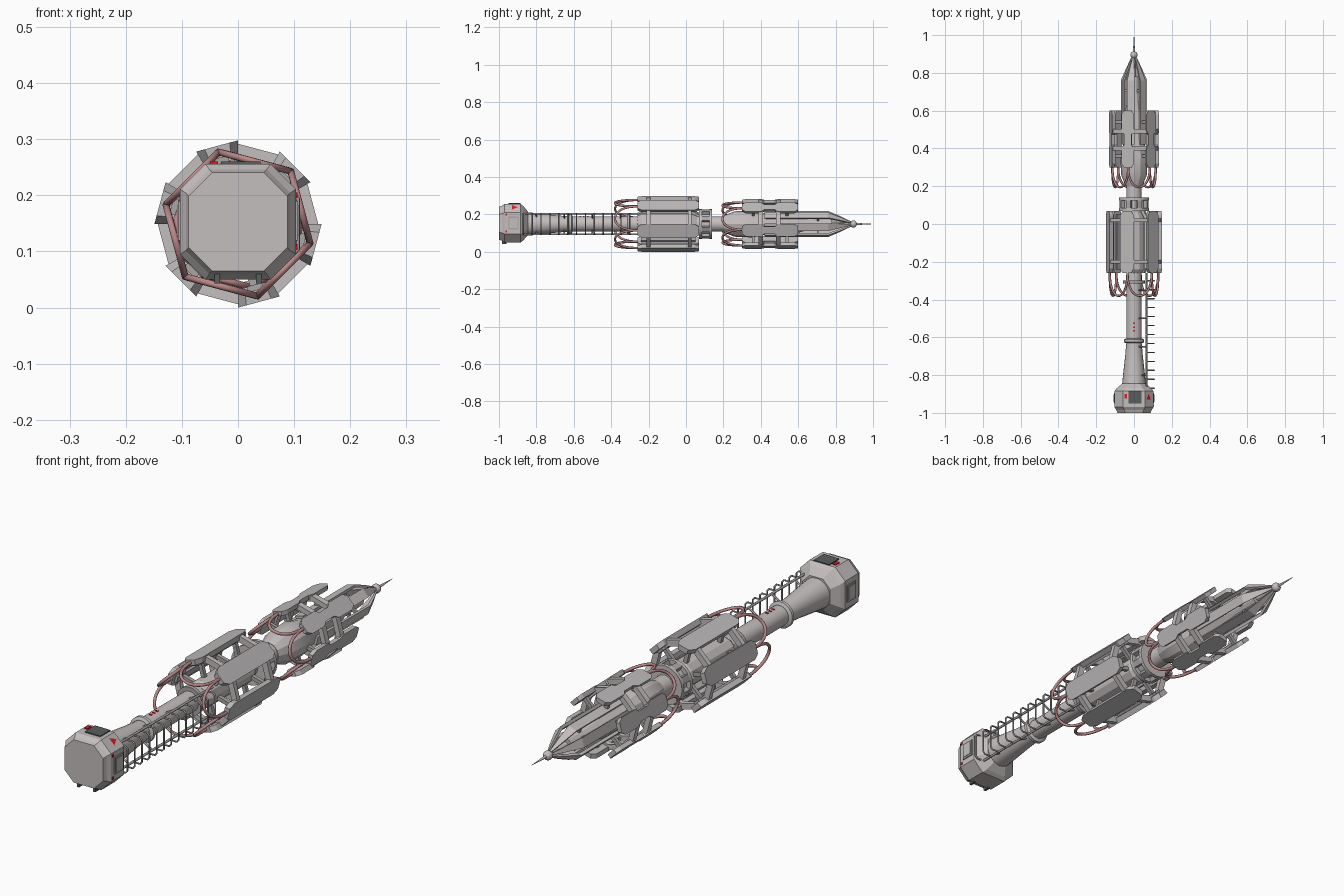
import bpy, bmesh, math
from mathutils import Vector

if "Cube" in bpy.data.objects:
    bpy.data.objects.remove(bpy.data.objects["Cube"])

CZ = 0.149          # height of the long axis
R1, R2 = 0.149, 0.133   # outer radii of the two panel groups
STARTS = [30 + 60 * k for k in range(6)]   # first angle of each panel


def mat(name, col):
    m = bpy.data.materials.new(name)
    m.diffuse_color = (*col, 1)
    m.use_nodes = True
    m.node_tree.nodes["Principled BSDF"].inputs["Base Color"].default_value = m.diffuse_color
    return m


HULL = mat("hull_grey", (0.56, 0.52, 0.52))
PLATE = mat("panel_grey", (0.50, 0.48, 0.48))
FRAME = mat("frame_grey", (0.40, 0.38, 0.38))
HOSE = mat("hose_red", (0.50, 0.25, 0.25))
DARK = mat("dark_screen", (0.10, 0.11, 0.11))
RED = mat("signal_red", (0.75, 0.01, 0.02))


def P(r, deg, y):
    a = math.radians(deg)
    return Vector((r * math.cos(a), y, CZ + r * math.sin(a)))


def make(name, verts, faces, m, smooth=False):
    me = bpy.data.meshes.new(name)
    me.from_pydata([tuple(v) for v in verts], [], faces)
    bm = bmesh.new()
    bm.from_mesh(me)
    bmesh.ops.recalc_face_normals(bm, faces=bm.faces)
    bm.to_mesh(me)
    bm.free()
    me.materials.append(m)
    ob = bpy.data.objects.new(name, me)
    bpy.context.collection.objects.link(ob)
    if smooth:
        bpy.ops.object.select_all(action='DESELECT')
        ob.select_set(True)
        bpy.context.view_layer.objects.active = ob
        bpy.ops.object.shade_smooth_by_angle(angle=0.4)
    return ob


def loft(name, rings, m, closed=False, smooth=False):
    """Skin a list of equal-sized point rings; cap the ends or close the loop."""
    n, k = len(rings[0]), len(rings)
    verts = [p for r in rings for p in r]
    faces = []
    for i in range(k if closed else k - 1):
        a, b = i * n, ((i + 1) % k) * n
        faces += [(a + j, a + (j + 1) % n, b + (j + 1) % n, b + j) for j in range(n)]
    if not closed:
        faces += [tuple(range(n)), tuple(range((k - 1) * n, k * n))]
    return make(name, verts, faces, m, smooth)


def lathe(name, prof, m, n=24, closed=False, smooth=True):
    return loft(name, [[P(r, 360 * j / n, y) for j in range(n)] for y, r in prof], m, closed, smooth)


def band(name, y0, y1, r0, r1, m, n=12):
    return lathe(name, [(y0, r0), (y0, r1), (y1, r1), (y1, r0)], m, n, True)


def box(name, lo, hi, m):
    c = [(x, y, z) for x in (lo[0], hi[0]) for y in (lo[1], hi[1]) for z in (lo[2], hi[2])]
    return make(name, c, [(0, 1, 3, 2), (4, 5, 7, 6), (0, 1, 5, 4), (2, 3, 7, 6), (0, 2, 6, 4), (1, 3, 7, 5)], m)


def radial_box(name, deg, r0, r1, y0, y1, w, m):
    """Box reaching outward from the axis at one angle."""
    rad = P(1, deg, 0) - Vector((0, 0, CZ))
    tan = Vector((-rad.z, 0, rad.x))
    ring = lambda r: [Vector((0, y, CZ)) + rad * r + tan * s for y, s in ((y0, -w), (y0, w), (y1, w), (y1, -w))]
    return loft(name, [ring(r0), ring(r1)], m)


def pipe(name, pts, rad, m, spline='POLY', cyclic=False):
    cu = bpy.data.curves.new(name, 'CURVE')
    cu.dimensions, cu.bevel_depth, cu.bevel_resolution, cu.use_fill_caps = '3D', rad, 2, True
    s = cu.splines.new('POLY')
    s.points.add(len(pts) - 1)
    for q, p in zip(s.points, pts):
        q.co = (*p, 1)
    cu.materials.append(m)
    ob = bpy.data.objects.new(name, cu)
    bpy.context.collection.objects.link(ob)
    return ob


def panel(name, start, R, prof, thick, m):
    """Flat plate on one side of a twelve-sided ring; prof = (y, width factor)."""
    mid = start + 15
    rad = P(1, mid, 0) - Vector((0, 0, CZ))
    tan = Vector((-rad.z, 0, rad.x))
    d, w = R * math.cos(math.radians(15)), R * math.sin(math.radians(15))
    outline = [(y, f) for y, f in prof] + [(y, -f) for y, f in reversed(prof)]
    ring = lambda dist: [Vector((0, y, CZ)) + rad * dist + tan * w * f * dist / d for y, f in outline]
    return loft(name, [ring(d - thick), ring(d)], m)


# base block: chamfered square sections
def square(y, h, c):
    pts = [(h, -h + c), (h, h - c), (h - c, h), (-h + c, h), (-h, h - c), (-h, -h + c), (-h + c, -h), (h - c, -h)]
    return [Vector((x, y, CZ + 0.004 + z)) for x, z in pts]


loft("base_block", [square(-1.0, .088, .042), square(-.985, .093, .042), square(-.97, .103, .045),
                    square(-.885, .103, .045), square(-.87, .092, .045), square(-.845, .062, .032)], HULL)
top = CZ + .107
box("top_screen", (-.03, -.95, top - .004), (.04, -.885, top + .004), DARK)
box("top_signal", (-.05, -.925, top - .004), (-.036, -.9, top + .004), RED)
make("corner_mark", [(.066, -.93, .2505), (.09, -.93, .2265), (.078, -.90, .2385)], [(0, 1, 2)], RED)
for s in (-1, 1):
    x = s * .103
    box("side_window_frame", (min(x, x + s * .004), -.95, .12), (max(x, x + s * .004), -.895, .19), FRAME)
    x2 = s * .107
    box("side_window", (min(x2, x2 + s * .002), -.943, .128), (max(x2, x2 + s * .002), -.902, .182), HULL)
    box("bottom_foot", (s * .037 - .005, -.985, .043), (s * .037 + .005, -.96, .066), DARK)
for z in (.108, .2):
    box("side_signal", (.102, -.965, z - .005), (.106, -.957, z + .005), RED)

# flared neck and long central tube
lathe("flared_neck", [(-.88, .066), (-.80, .058), (-.70, .047), (-.62, .04)], HULL)
lathe("neck_ring", [(-.63, .044), (-.625, .054), (-.612, .054), (-.607, .044)], HULL)
lathe("central_tube", [(-.62, .041), (.27, .041)], HULL)
band("tube_ring", -.315, -.30, .035, .058, FRAME, 24)

# ladder of hoops on the right side
for z in (CZ - .055, CZ + .055):
    pipe("ladder_rail", [(.066, -.88, z), (.066, -.26, z)], .005, FRAME)
for i in range(13):
    y = -.87 + i * .0475
    pipe("ladder_hoop", [(.062, y, CZ - .055), (.098, y, CZ - .055), (.107, y, CZ - .045), (.107, y, CZ + .045),
                         (.098, y, CZ + .055), (.062, y, CZ + .055)], .0035, FRAME)
for i in range(4):
    y = -.8 + i * .15
    for z in (CZ - .055, CZ + .055):
        pipe("ladder_stay", [(.066, y, z), (.02, y, CZ + (z - CZ) * .5)], .004, FRAME)

# front panel group with rings, spokes and inner hub
for a in STARTS:
    panel("front_panel", a, R1, [(-.26, .6), (-.235, 1), (.045, 1), (.07, .6)], .022, PLATE)
    for y in (-.2, .02):
        radial_box("front_spoke", a + 15, .03, .125, y - .008, y + .008, .008, FRAME)
    radial_box("front_rail", a + 15, .112, .125, -.24, .05, .014, FRAME)
for y in (-.2, .02):
    band("front_ring", y - .01, y + .01, .117, .143, HULL)
lathe("front_hub", [(-.26, .042), (-.24, .056), (.03, .056), (.06, .042)], HULL, 12)

# collar between the groups
band("collar_front", .07, .085, .035, .08, HULL, 24)
band("collar_back", .125, .14, .035, .08, HULL, 24)
lathe("collar_core", [(.08, .062), (.13, .062)], HULL)
for k in range(8):
    radial_box("collar_block", 45 * k + 22.5, .05, .079, .08, .13, .013, FRAME)

# rear body and rear panel group
lathe("rear_body", [(.20, .044), (.26, .068), (.36, .072), (.40, .06), (.58, .052), (.66, .03), (.78, .026)], HULL, 12)
for a in STARTS:
    panel("rear_panel", a, R2, [(.30, .6), (.32, 1), (.40, 1), (.418, .6), (.475, .6), (.493, 1), (.58, 1), (.60, .6)],
          .018, PLATE)
    for y in (.36, .54):
        radial_box("rear_spoke", a + 15, .04, .115, y - .007, y + .007, .008, FRAME)
for y in (.40, .492):
    band("rear_ring", y - .012, y + .012, .106, .128, HULL)

# nose prongs converging on the tip
for a in STARTS:
    def section(r, y, w, t):
        c = P(r, a + 15, y)
        rad = P(1, a + 15, 0) - Vector((0, 0, CZ))
        tan = Vector((-rad.z, 0, rad.x))
        return [c + tan * w, c - tan * w, c - tan * w * .8 - rad * t, c + tan * w * .8 - rad * t]
    loft("nose_prong", [section(.067, .42, .02, .012), section(.067, .76, .02, .012),
                        section(.04, .825, .012, .010), section(.01, .89, .003, .005)], HULL)
    radial_box("prong_stay", a + 15, .02, .06, .70, .712, .006, FRAME)
lathe("tip_rod", [(.77, .012), (.90, .006)], HULL, 12)
lathe("tip_ball", [(.895 - .019 * math.cos(math.pi * i / 10), max(.019 * math.sin(math.pi * i / 10), .001))
                   for i in range(11)], HULL, 20)
lathe("tip_needle", [(.905, .006), (1.0, .0008)], HULL, 12)


# hoses looping from each panel to the next
def hose(name, a, r, y, depth):
    p, q = P(r, a + 15, 0), P(r, a + 75, 0)
    pts = []
    for i in range(21):
        t = math.pi * i / 20
        s = (1 - math.cos(t)) / 2
        v = p.lerp(q, s)
        v.y = y - depth * math.sin(t) ** .8
        pts.append(v)
    pipe(name, pts, .0062, HOSE)


for a in STARTS:
    hose("front_hose", a, R1 - .016, -.25, .13)
    hose("rear_hose", a, R2 - .014, .31, .115)

# small red markings on tube and panels
for i in range(3):
    box("tube_mark", (-.006, -.57 + i * .02, CZ + .0385), (.006, -.562 + i * .02, CZ + .0425), RED)
